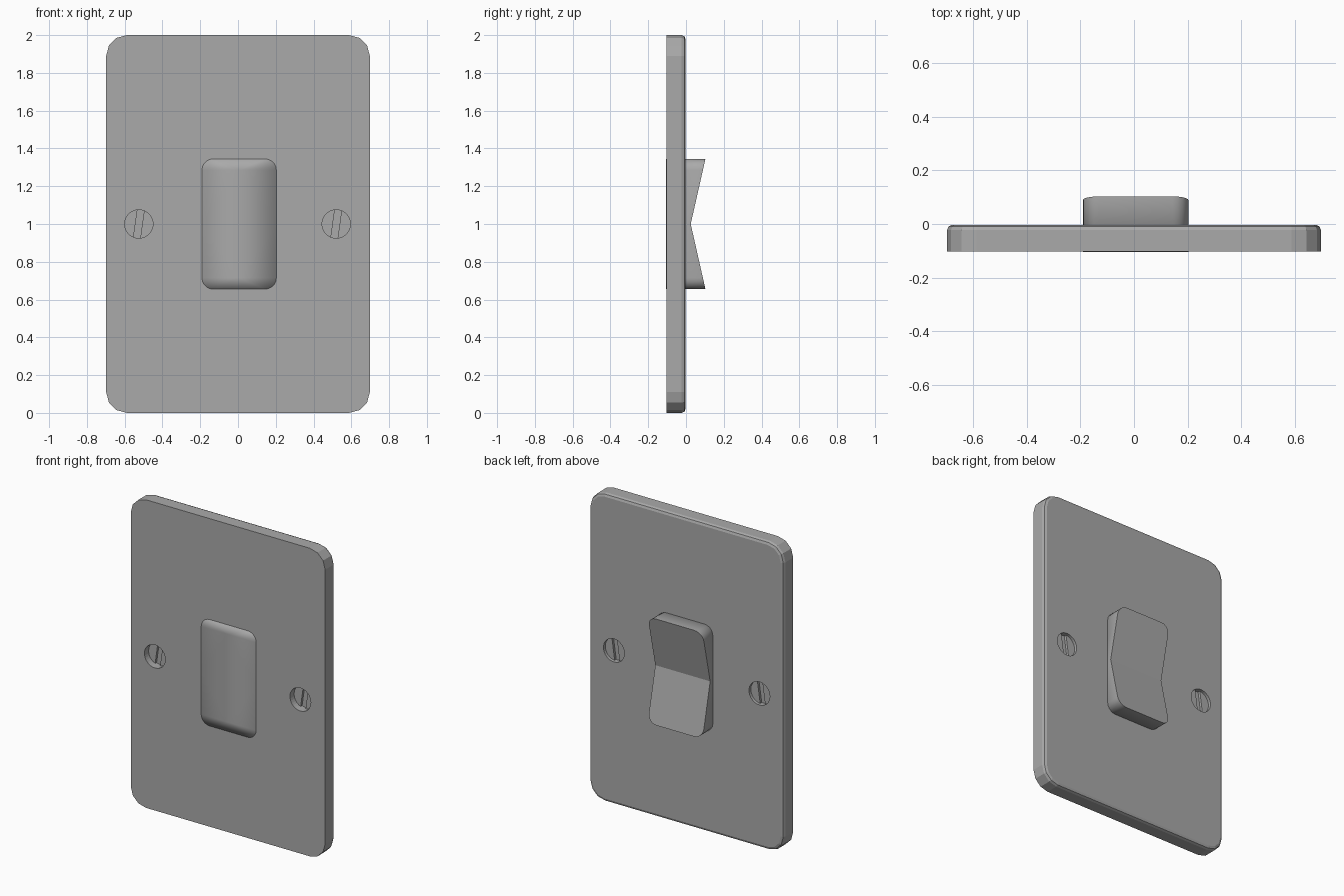
import bpy, bmesh, math

if "Cube" in bpy.data.objects:
    bpy.data.objects.remove(bpy.data.objects["Cube"])

BACK, FACE, TIP, DIP = -0.103, -0.003, 0.103, 0.025   # depths along y
MID = 1.0                                             # height of the centre line

grey = bpy.data.materials.new("plain_grey")
grey.use_nodes = True
grey.diffuse_color = (0.4, 0.4, 0.4, 1)
grey.node_tree.nodes["Principled BSDF"].inputs["Base Color"].default_value = (0.4, 0.4, 0.4, 1)


def finish(bm, name):
    bmesh.ops.recalc_face_normals(bm, faces=bm.faces)
    mesh = bpy.data.meshes.new(name)
    bm.to_mesh(mesh)
    bm.free()
    mesh.materials.append(grey)
    obj = bpy.data.objects.new(name, mesh)
    bpy.context.collection.objects.link(obj)
    return obj


def rounded_rect(hx, hz, r, steps):
    """Outline of a rounded rectangle as (x, z) pairs about the origin."""
    pts = []
    for k, (sx, sz) in enumerate(((1, 1), (-1, 1), (-1, -1), (1, -1))):
        for i in range(steps + 1):
            a = math.pi / 2 * (k + i / steps)
            pts.append((sx * (hx - r) + r * math.cos(a), sz * (hz - r) + r * math.sin(a)))
    return pts


def add_prism(bm, pts, y0, y1, cx=0.0):
    """Extrude an outline along y from y0 to y1."""
    rings = [[bm.verts.new((cx + x, y, MID + z)) for x, z in pts] for y in (y0, y1)]
    n = len(pts)
    for ring in rings:
        bm.faces.new(ring)
    for i in range(n):
        j = (i + 1) % n
        bm.faces.new((rings[0][i], rings[0][j], rings[1][j], rings[1][i]))


def arc(r, a0, a1, steps):
    angles = [a0 + (a1 - a0) * i / steps for i in range(steps + 1)]
    return [(r * math.cos(a), r * math.sin(a)) for a in angles]


# Wall plate with softened outer rim
bm = bmesh.new()
add_prism(bm, rounded_rect(0.698, 1.0, 0.11, 3), BACK, FACE)
rim = [e for e in bm.edges if all(abs(v.co.y - FACE) < 1e-5 for v in e.verts)]
bmesh.ops.bevel(bm, geom=rim, offset=0.02, segments=2, profile=0.5, affect='EDGES')
plate = finish(bm, "wall_plate")

# Screw holes through the plate, each with a slotted head inside
HOLE, SLOT, TILT = 0.075, 0.018, math.radians(82)
for side, cx in (("right", -0.525), ("left", 0.52)):
    bm = bmesh.new()
    add_prism(bm, arc(HOLE, 0, 2 * math.pi, 32)[:-1], BACK - 0.1, FACE + 0.1, cx)
    cutter = finish(bm, "hole_cutter")
    cutter.hide_render = True
    mod = plate.modifiers.new("hole", 'BOOLEAN')
    mod.operation, mod.solver, mod.object = 'DIFFERENCE', 'EXACT', cutter
    bpy.context.view_layer.objects.active = plate
    bpy.ops.object.modifier_apply(modifier=mod.name)
    bpy.data.objects.remove(cutter)

    bm = bmesh.new()
    add_prism(bm, arc(HOLE, 0, 2 * math.pi, 32)[:-1], -0.045, -0.038, cx)
    gap = math.asin(SLOT / HOLE)
    for half in (0, math.pi):
        start = TILT + half
        add_prism(bm, arc(HOLE, start + gap, start + math.pi - gap, 14), -0.06, -0.022, cx)
    finish(bm, side + "_screw_head")

# Rocker: rounded block with a V-shaped face
bm = bmesh.new()
CX, HZ = 0.006, 0.345
outline = rounded_rect(0.197, HZ, 0.06, 5)
half = len(outline) // 2
outline.insert(half, (-0.197, 0.0))
outline.append((0.197, 0.0))
n = len(outline)
back = [bm.verts.new((CX + x, BACK - 0.002, MID + z)) for x, z in outline]
front = [bm.verts.new((CX + x, DIP + (TIP - DIP) * abs(z) / HZ, MID + z)) for x, z in outline]
hubs = [bm.verts.new((CX, BACK - 0.002, MID + s * 0.285)) for s in (1, -1)]
for i in range(n):
    j = (i + 1) % n
    bm.faces.new((back[i], back[j], front[j], front[i])).smooth = True
    upper = outline[i][1] + outline[j][1] > 0
    bm.faces.new((back[i], back[j], hubs[0 if upper else 1])).smooth = True
for i in (half, n - 1):
    bm.faces.new((back[i], hubs[0], hubs[1])).smooth = True
slopes = [bm.faces.new([front[n - 1]] + front[:half + 1]),
          bm.faces.new(front[half:])]
for face in slopes:
    for edge in face.edges:
        edge.smooth = False
finish(bm, "rocker")
